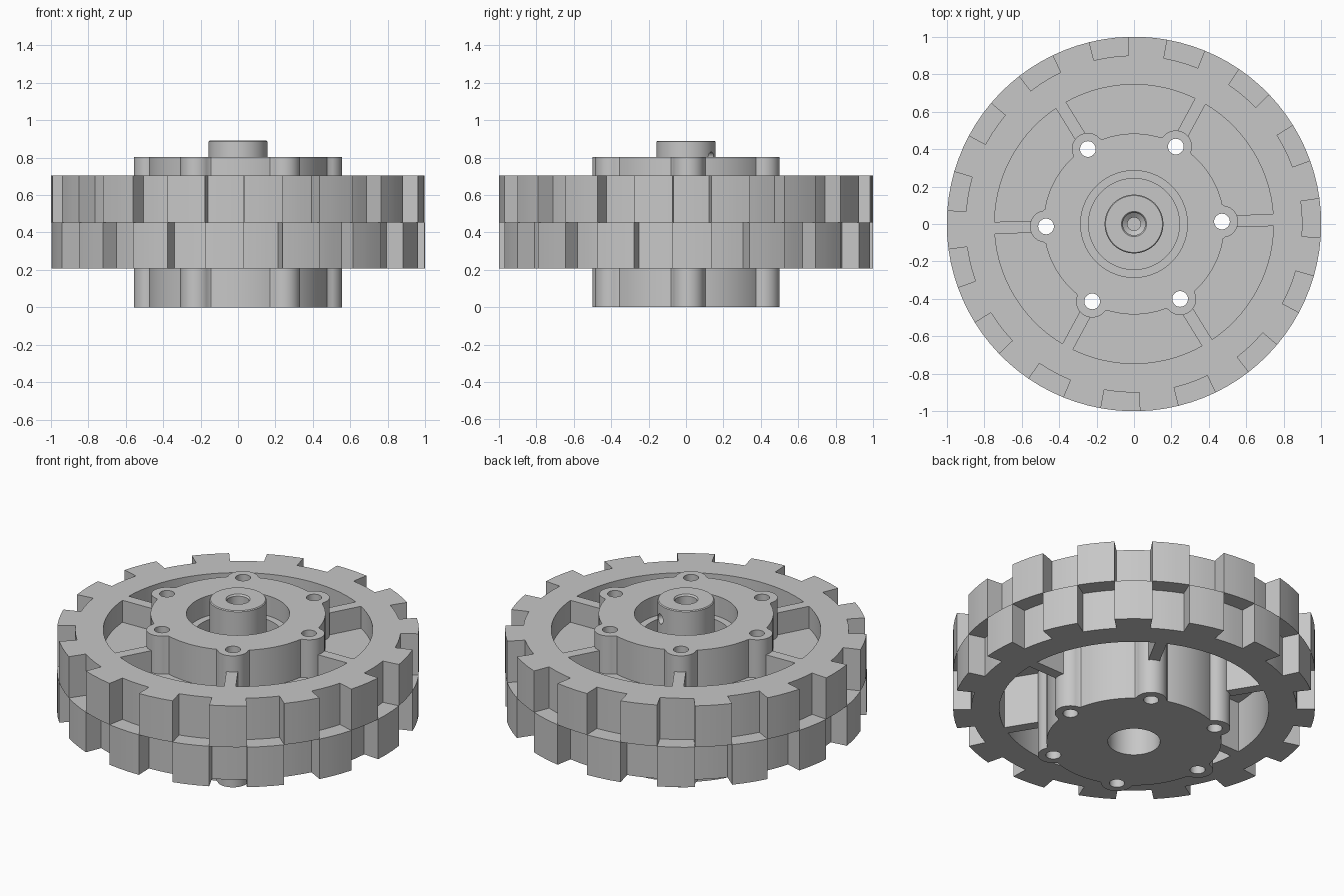
import bpy, bmesh
from math import sin, cos, pi, radians, sqrt
from mathutils import Matrix, Vector

cube = bpy.data.objects.get("Cube")
if cube:
    bpy.data.objects.remove(cube, do_unlink=True)

grey = bpy.data.materials.new("plain_grey")
grey.use_nodes = True
COLOUR = (0.57, 0.57, 0.57, 1)
grey.diffuse_color = COLOUR
grey.node_tree.nodes["Principled BSDF"].inputs["Base Color"].default_value = COLOUR

TURN = 1.6          # rotation of holes and spokes, degrees
Z_LOW, Z_MID, Z_TOP = 0.208, 0.452, 0.704


def make(name, bm):
    bmesh.ops.remove_doubles(bm, verts=bm.verts, dist=1e-5)
    bmesh.ops.recalc_face_normals(bm, faces=bm.faces)
    mesh = bpy.data.meshes.new(name)
    bm.to_mesh(mesh)
    bm.free()
    mesh.materials.append(grey)
    obj = bpy.data.objects.new(name, mesh)
    bpy.context.collection.objects.link(obj)
    return obj


def lathe(name, profile, closed=False, steps=96):
    """Revolve (radius, height) points about z."""
    bm = bmesh.new()
    rings = []
    for i in range(steps):
        a = 2 * pi * i / steps
        rings.append([bm.verts.new((r * cos(a), r * sin(a), z)) for r, z in profile])
    n = len(profile)
    for i in range(steps):
        p, q = rings[i], rings[(i + 1) % steps]
        for j in range(n if closed else n - 1):
            k = (j + 1) % n
            bm.faces.new((p[j], q[j], q[k], p[k]))
    bmesh.ops.dissolve_degenerate(bm, dist=1e-6, edges=bm.edges)
    return make(name, bm)


def rod(radius, length, matrix):
    bm = bmesh.new()
    bmesh.ops.create_cone(bm, cap_ends=True, segments=32, radius1=radius,
                          radius2=radius, depth=length, matrix=matrix)
    return make("cutter", bm)


def cut(obj, cutters):
    for c in cutters:
        c.hide_render = True
        mod = obj.modifiers.new("cut", "BOOLEAN")
        mod.operation = "DIFFERENCE"
        mod.solver = "EXACT"
        mod.object = c
        bpy.context.view_layer.objects.active = obj
        bpy.ops.object.modifier_apply(modifier=mod.name)


def spoke_angle(k):
    return radians(TURN + 60 * k)


# Rim with two staggered layers of tread lugs, built on a polar grid
SUB = 3
STEPS = 30 * SUB
radii = (0.745, 0.9, 1.0)
heights = (Z_LOW, Z_MID, Z_TOP)


def solid(i, j, k):
    if j not in (0, 1) or k not in (0, 1):
        return False
    return j == 0 or (i // SUB) % 2 == k


def grid_point(i, j, k):
    a = radians(-4.2) + 2 * pi * i / STEPS
    return Vector((radii[j] * cos(a), radii[j] * sin(a), heights[k]))


bm = bmesh.new()
cells = [(i, j, k) for i in range(STEPS) for j in range(2) for k in range(2)]
for cell in cells:
    if not solid(*cell):
        continue
    for axis in range(3):
        for side in (0, 1):
            neighbour = list(cell)
            neighbour[axis] += 2 * side - 1
            neighbour[0] %= STEPS
            if solid(*neighbour):
                continue
            corners = []
            for u, v in ((0, 0), (1, 0), (1, 1), (0, 1)):
                d = [u, v]
                d.insert(axis, side)
                corners.append(bm.verts.new(grid_point(*(c + e for c, e in zip(cell, d)))))
            bm.faces.new(corners)
rim = make("tread_rim", bm)

# Hub body: a round outline with six bolt lobes
LOBE_R, LOBE_D, BODY_R = 0.086, 0.47, 0.483
bm = bmesh.new()
outline = []
for i in range(360):
    phi = radians((i + 30) % 60 - 30)
    r = BODY_R
    inside = LOBE_R ** 2 - (LOBE_D * sin(phi)) ** 2
    if inside > 0:
        r = max(r, LOBE_D * cos(phi) + sqrt(inside))
    a = radians(i + TURN)
    outline.append(bm.verts.new((r * cos(a), r * sin(a), 0)))
base = bm.faces.new(outline)
top = bmesh.ops.extrude_face_region(bm, geom=[base])["geom"]
bmesh.ops.translate(bm, vec=(0, 0, 0.802),
                    verts=[v for v in top if isinstance(v, bmesh.types.BMVert)])
hub = make("hub", bm)

# Thin web closing the pockets between hub and rim
web = lathe("web", [(0.47, 0.52), (0.75, 0.52), (0.75, 0.57), (0.47, 0.57)], closed=True)

# Bolt holes, stepped recess on top and blind bore below
holes = [rod(0.042, 2, Matrix.Translation((LOBE_D * cos(spoke_angle(k)),
                                           LOBE_D * sin(spoke_angle(k)), 0.4)))
         for k in range(6)]
recess = lathe("cutter", [(0, 0.9), (0.285, 0.9), (0.285, 0.68),
                          (0.243, 0.68), (0.243, 0.58), (0, 0.58)])
bore = lathe("cutter", [(0, -0.1), (0.145, -0.1), (0.145, 0.45), (0, 0.45)])
cut(hub, holes + [recess, bore])
cut(web, holes)

# Central shaft boss with stepped bore and a side set-screw hole
boss = lathe("shaft_boss", [(0, 0.57), (0.157, 0.57), (0.157, 0.885), (0.152, 0.89),
                            (0.067, 0.89), (0.06, 0.88), (0.06, 0.72),
                            (0.035, 0.7), (0.035, 0.62), (0, 0.62)])
screw = rod(0.03, 0.14, Matrix.Rotation(radians(60), 4, "Z")
            @ Matrix.Translation((0.12, 0, 0.8)) @ Matrix.Rotation(pi / 2, 4, "Y"))
cut(boss, [screw])

for c in holes + [recess, bore, screw]:
    bpy.data.objects.remove(c, do_unlink=True)

# Six spokes joining hub lobes to rim
for k in range(6):
    bm = bmesh.new()
    bmesh.ops.create_cube(bm, size=1, matrix=Matrix.Rotation(spoke_angle(k), 4, "Z")
                          @ Matrix.Translation((0.638, 0, (Z_LOW + Z_TOP) / 2))
                          @ Matrix.Diagonal((0.22, 0.064, Z_TOP - Z_LOW, 1)))
    make("spoke_%d" % (k + 1), bm)

# Smooth round walls, crisp edges
for obj in (rim, hub, web, boss):
    bpy.ops.object.select_all(action="DESELECT")
    obj.select_set(True)
    bpy.context.view_layer.objects.active = obj
    bpy.ops.object.shade_smooth_by_angle(angle=radians(30))
